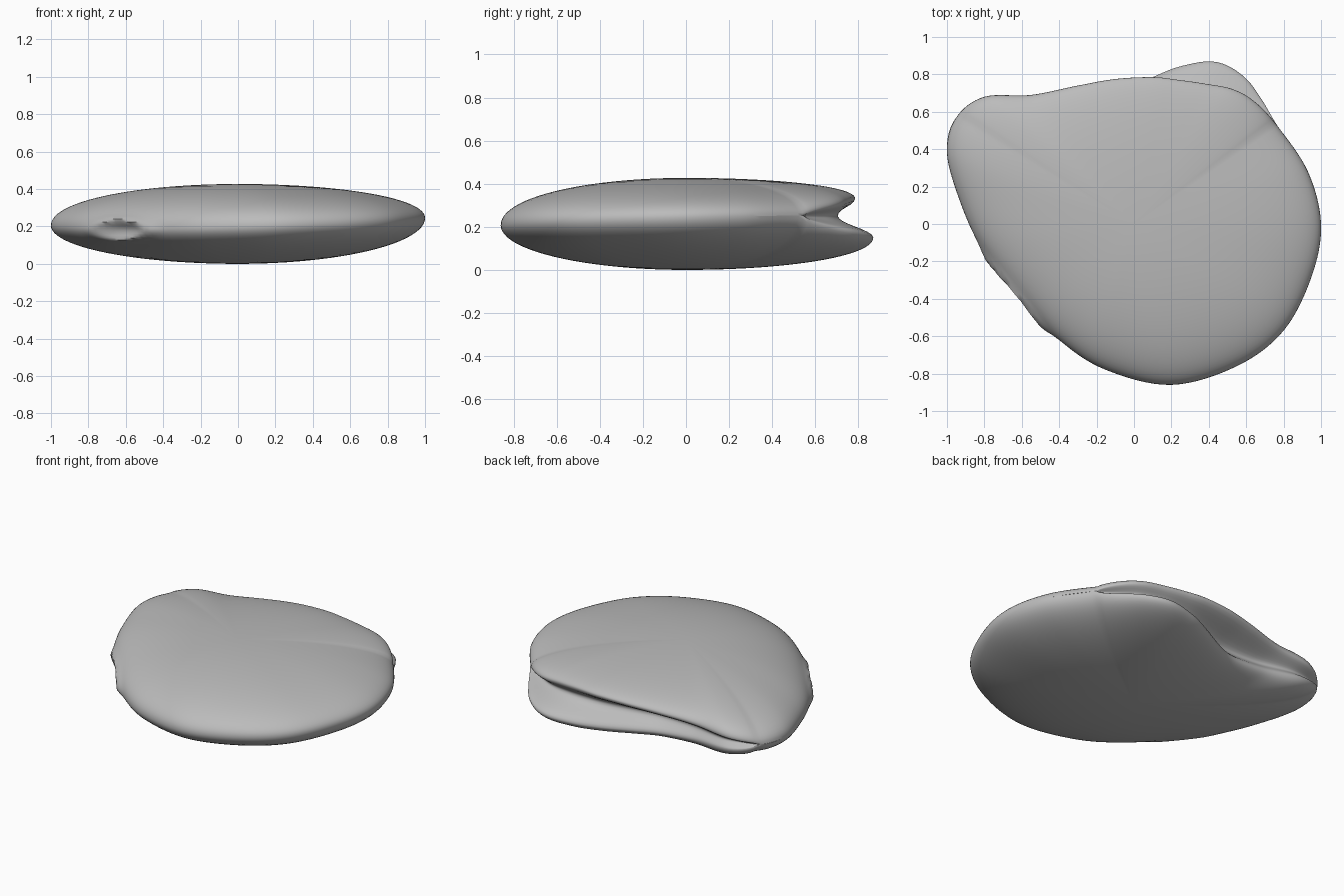
import bpy, bmesh, math
from mathutils import Vector

cube = bpy.data.objects.get("Cube")
if cube:
    bpy.data.objects.remove(cube)

# Rim outline: x, y of the upper rim, and how far the lower rim reaches beside it
OUTLINE = [
    (1, 0, 1), (.93, .28, 1), (.77, .52, 1), (.65, .65, 1.04), (.53, .72, 1.1),
    (.38, .75, 1.155), (.24, .77, 1.1), (.1, .785, 1), (-.1, .775, .89),
    (-.3, .74, .85), (-.55, .69, .9), (-.8, .68, .97), (-.95, .57, 1),
    (-1, .38, 1), (-.93, .12, 1), (-.82, -.12, 1), (-.63, -.38, 1),
    (-.4, -.62, 1), (-.15, -.78, 1), (.2, -.86, 1), (.55, -.76, 1),
    (.8, -.57, 1), (.95, -.28, 1)]
STEPS, DOME, GROOVE = 8, 24, 14
TOP = .427


def smooth_loop(points, steps):
    """Closed Catmull-Rom curve through the points."""
    pts = [Vector(p) for p in points]
    n = len(pts)
    for i in range(n):
        a, b, c, d = (pts[(i + k) % n] for k in (-1, 0, 1, 2))
        for s in range(steps):
            t = s / steps
            yield (b * 2 + (c - a) * t + (a * 2 - b * 5 + c * 4 - d) * t**2
                   + (b * 3 - a - c * 3 + d) * t**3) / 2


def groove_weight(angle):
    """Zero around the stone, rising to one along the back."""
    t = (math.degrees(angle) - 36) / 112
    return math.sin(math.pi * t) ** .6 if 0 < t < 1 else 0


def section(p):
    """Profile from the crown over both rims to the underside."""
    angle = math.atan2(p.y, p.x)
    w = groove_weight(angle)
    mid = .22 + .025 * math.cos(angle) + .02 * math.sin(angle)
    high, low = mid + .09 * w, mid - .12 * w
    rows = []
    for i in range(1, DOME + 1):
        f = math.pi / 2 * i / DOME
        rows.append((math.sin(f), high + (TOP - high) * math.cos(f) ** .95))
    for i in range(1, GROOVE):
        s = i / GROOVE
        cut = .16 * w * math.sin(math.pi * s) ** 2
        rows.append((1 + (p.z - 1) * s * s * (3 - 2 * s) - cut, high + (low - high) * s))
    for i in range(DOME, 0, -1):
        f = math.pi / 2 * i / DOME
        rows.append((p.z * math.sin(f), low * (1 - math.cos(f))))
    return [Vector((p.x * r, p.y * r, z)) for r, z in rows]


def dent(v):
    """Small puckered hollow low on the front edge."""
    out = Vector((-.75, -.66, 0))
    d = math.hypot((v.x + .63) / .13, (v.z - .18) / .05)
    if v.y < 0 and d < 3:
        v += out * (.02 * math.exp(-((d - 1.1) / .35) ** 2) - .03 * math.exp(-d * d * 2))
    return v


# Pebble body
bm = bmesh.new()
columns = [[bm.verts.new(dent(v)) for v in section(p)]
           for p in smooth_loop(OUTLINE, STEPS)]
crown = bm.verts.new((0, 0, TOP))
base = bm.verts.new((0, 0, 0))
for i, left in enumerate(columns):
    right = columns[(i + 1) % len(columns)]
    bm.faces.new((crown, left[0], right[0]))
    bm.faces.new((base, right[-1], left[-1]))
    for k in range(len(left) - 1):
        bm.faces.new((left[k], left[k + 1], right[k + 1], right[k]))
bmesh.ops.remove_doubles(bm, verts=bm.verts, dist=.0005)
bmesh.ops.recalc_face_normals(bm, faces=bm.faces)
mesh = bpy.data.meshes.new("pebble_body")
bm.to_mesh(mesh)
bm.free()
body = bpy.data.objects.new("pebble_body", mesh)
bpy.context.collection.objects.link(body)

# Stone grey
grey = bpy.data.materials.new("stone_grey")
grey.use_nodes = True
colour = (.5, .5, .5, 1)
grey.diffuse_color = colour
grey.node_tree.nodes["Principled BSDF"].inputs["Base Color"].default_value = colour
mesh.materials.append(grey)

# Smooth shading
bpy.context.view_layer.objects.active = body
body.select_set(True)
bpy.ops.object.shade_smooth_by_angle(angle=math.radians(50))
